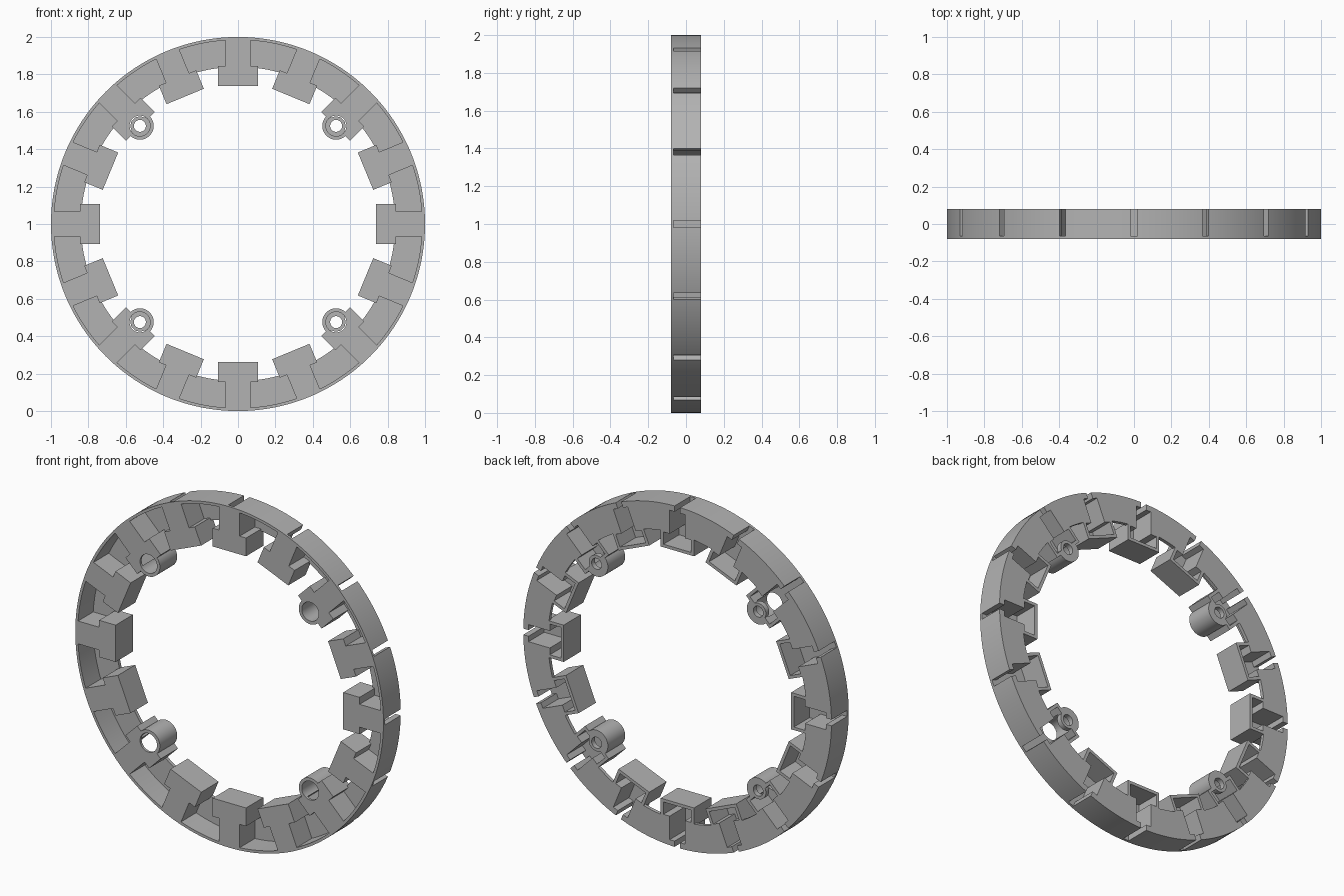
import bpy, bmesh, math
from mathutils import Vector

cube = bpy.data.objects.get("Cube")
if cube:
    bpy.data.objects.remove(cube, do_unlink=True)

DEPTH = 0.08      # half of the ring depth
WALL = 0.015      # front skin thickness
SPOKES = [math.tau * i / 16 for i in range(16)]
CORNERS = SPOKES[2::4]
BOSS_R = 0.742

grey = bpy.data.materials.new("plain grey")
grey.use_nodes = True
grey.diffuse_color = (0.45, 0.45, 0.45, 1)
grey.node_tree.nodes["Principled BSDF"].inputs["Base Color"].default_value = grey.diffuse_color


def make(name, bm, helper=False):
    bmesh.ops.recalc_face_normals(bm, faces=bm.faces)
    mesh = bpy.data.meshes.new(name)
    bm.to_mesh(mesh)
    bm.free()
    mesh.materials.append(grey)
    ob = bpy.data.objects.new(name, mesh)
    bpy.context.scene.collection.objects.link(ob)
    ob.hide_render = helper
    return ob


def place(r, t, a, y):
    """Point at radius r and sideways offset t on the spoke at angle a."""
    c, s = math.cos(a), math.sin(a)
    return Vector((r * c - t * s, y, 1 + r * s + t * c))


def prisms(name, half, angles, y0, y1):
    """Extrude a mirrored (radius, half width) outline at every angle."""
    outline = half + [(r, -t) for r, t in reversed(half)]
    bm = bmesh.new()
    for a in angles:
        loops = [[bm.verts.new(place(r, t, a, y)) for r, t in outline] for y in (y0, y1)]
        for loop in loops:
            bm.faces.new(loop)
        n = len(outline)
        for i in range(n):
            j = (i + 1) % n
            bm.faces.new((loops[0][i], loops[0][j], loops[1][j], loops[1][i]))
    return make(name, bm, True)


def lathe(name, profile, centres, segments, helper=False):
    """Turn a closed (radius, y) profile around the y axis at each centre."""
    bm = bmesh.new()
    n = len(profile)
    for centre in centres:
        rings = []
        for k in range(segments):
            a = math.tau * k / segments
            rings.append([bm.verts.new(centre + Vector((r * math.cos(a), y, r * math.sin(a))))
                          for r, y in profile])
        for k in range(segments):
            p, q = rings[k], rings[(k + 1) % segments]
            for i in range(n):
                j = (i + 1) % n
                bm.faces.new((p[i], p[j], q[j], q[i]))
    return make(name, bm, helper)


def cylinders(name, radius, y0, y1):
    bm = bmesh.new()
    for a in CORNERS:
        loop = [bm.verts.new(place(BOSS_R, 0, a, y0) + Vector((radius * math.cos(b), 0, radius * math.sin(b))))
                for b in [math.tau * k / 48 for k in range(48)]]
        face = bm.faces.new(loop)
        new = bmesh.ops.extrude_face_region(bm, geom=[face], use_keep_orig=True)["geom"]
        bmesh.ops.translate(bm, vec=(0, y1 - y0, 0),
                            verts=[v for v in new if isinstance(v, bmesh.types.BMVert)])
    return make(name, bm, True)


# Ring: thin outer rim and back plate
ring = lathe("ring", [(0.84, 0.06), (0.984, 0.06), (0.984, -DEPTH), (1, -DEPTH),
                      (1, DEPTH), (0.84, DEPTH)], [Vector((0, 0, 1))], 192)

# T-shaped spokes and their hollows, open at the back and slotted through the rim
spokes = prisms("spoke_blocks", [(0.738, 0.108), (0.845, 0.108), (0.845, 0.067), (0.99, 0.067)],
                SPOKES, -DEPTH, DEPTH)
hollows = prisms("spoke_hollows", [(0.756, 0.09), (0.828, 0.09), (0.828, 0.05), (0.966, 0.05),
                                   (0.966, 0.018), (1.05, 0.018)], SPOKES, -DEPTH + WALL, 0.1)

# Screw bosses on the diagonals
bosses = cylinders("boss_bodies", 0.074, -DEPTH, DEPTH)
bores = cylinders("boss_bores", 0.055, -0.1, 0.05)
holes = cylinders("screw_holes", 0.032, -0.12, 0.12)

for tool, kind in ((spokes, 'UNION'), (bosses, 'UNION'), (hollows, 'DIFFERENCE'),
                   (bores, 'DIFFERENCE'), (holes, 'DIFFERENCE')):
    mod = ring.modifiers.new(tool.name, 'BOOLEAN')
    mod.operation, mod.object, mod.solver = kind, tool, 'EXACT'

bpy.context.view_layer.update()
evaluated = ring.evaluated_get(bpy.context.evaluated_depsgraph_get())
ring_mesh = bpy.data.meshes.new_from_object(evaluated)
ring.modifiers.clear()
ring.data = ring_mesh
for tool in (spokes, bosses, hollows, bores, holes):
    bpy.data.objects.remove(tool, do_unlink=True)

# Round seats at the bottom of the bores
seats = lathe("screw_seats", [(0.032, 0.05), (0.05, 0.05), (0.05, DEPTH), (0.032, DEPTH)],
              [place(BOSS_R, 0, a, 0) for a in CORNERS], 48)

bpy.ops.object.select_all(action='DESELECT')
for ob in (ring, seats):
    ob.select_set(True)
bpy.context.view_layer.objects.active = ring
bpy.ops.object.shade_smooth_by_angle(angle=math.radians(25))
